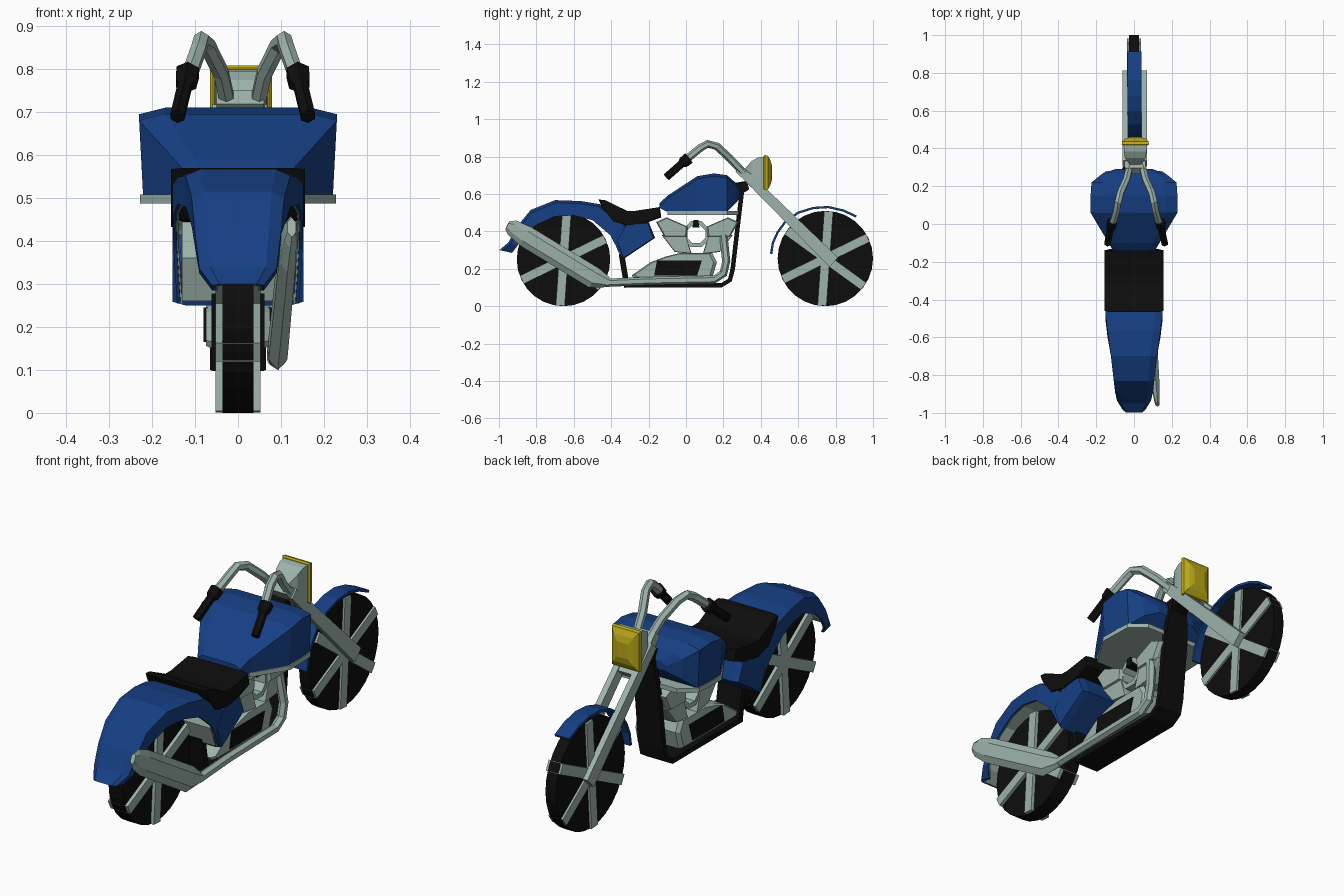
import bpy, bmesh, math
from mathutils import Vector, Matrix


def material(name, rgb):
    m = bpy.data.materials.new(name)
    m.diffuse_color = (*rgb, 1)
    return m


BLUE = material("blue", (0.008, 0.05, 0.23))
BLACK = material("black", (0.004, 0.004, 0.004))
STEEL = material("steel", (0.34, 0.45, 0.41))
YELLOW = material("yellow", (0.5, 0.4, 0.01))


def finish(name, bm, mat):
    bmesh.ops.recalc_face_normals(bm, faces=bm.faces)
    me = bpy.data.meshes.new(name)
    bm.to_mesh(me)
    bm.free()
    me.materials.append(mat)
    ob = bpy.data.objects.new(name, me)
    bpy.context.collection.objects.link(ob)
    return ob


def loft(name, rings, mat, closed=False):
    """Skin a list of equal-length point rings."""
    bm = bmesh.new()
    vs = [[bm.verts.new(p) for p in r] for r in rings]
    n = len(vs[0])
    for a, b in zip(vs, vs[1:] + vs[:1] if closed else vs[1:]):
        for i in range(n):
            j = (i + 1) % n
            bm.faces.new((a[i], a[j], b[j], b[i]))
    if not closed:
        bm.faces.new(vs[0])
        bm.faces.new(vs[-1])
    return finish(name, bm, mat)


def prism(name, profile, half, mat, inset=0.0):
    """Extrude a (y, z) profile across x, optionally with chamfered flanks."""
    c = sum((Vector(p) for p in profile), Vector((0, 0))) / len(profile)
    rings = []
    for x, k in ((-half, 1 - inset), (-half * 0.8, 1), (half * 0.8, 1), (half, 1 - inset)):
        rings.append([(x, *(c + (Vector(p) - c) * k)) for p in profile])
    return loft(name, rings, mat)


def tube(name, path, a, b, mat, sides=4):
    """Sweep a polygon (half width a in x, half height b) along a path."""
    pts = [Vector(p) for p in path]
    a = a if isinstance(a, list) else [a] * len(pts)
    b = b if isinstance(b, list) else [b] * len(pts)
    k = 1 / math.cos(math.pi / sides)
    rings = []
    for i, p in enumerate(pts):
        t = (pts[min(i + 1, len(pts) - 1)] - pts[max(i - 1, 0)]).normalized()
        up = t.cross(Vector((1, 0, 0))).normalized()
        side = up.cross(t)
        ang = [math.pi * (2 * j + 1) / sides for j in range(sides)]
        rings.append([p + side * a[i] * k * math.cos(q) + up * b[i] * k * math.sin(q) for q in ang])
    return loft(name, rings, mat)


# Wheels: solid tyre discs with three crossing spoke bars
def wheel(name, y, r, half, spoke_half):
    bm = bmesh.new()
    bmesh.ops.create_cone(bm, cap_ends=True, segments=28, radius1=r, radius2=r, depth=2 * half,
                          matrix=Matrix.Translation((0, y, r)) @ Matrix.Rotation(math.pi / 2, 4, 'Y'))
    finish(name + "_tyre", bm, BLACK)
    for i, deg in enumerate((86, 26, -36)):
        q = math.radians(deg)
        d = Vector((0, math.cos(q), math.sin(q))) * r * 0.99
        c = Vector((0, y, r))
        tube(f"{name}_spoke_{i}", [c - d, c + d], spoke_half, 0.024, STEEL)


wheel("front_wheel", 0.745, 0.255, 0.027, 0.037)
wheel("rear_wheel", -0.655, 0.25, 0.036, 0.052)

# Front fender: thin flat band
tube("front_fender", [(0.003, y, z) for y, z in ((0.455, 0.28), (0.465, 0.34), (0.49, 0.395), (0.53, 0.45),
     (0.6, 0.5), (0.68, 0.525), (0.76, 0.53), (0.84, 0.512), (0.91, 0.48))], 0.038, 0.006, BLUE)

# Rear fender channel: (y, z) outside, (y, z) inside edge, half width
STATIONS = [(-0.998, 0.30, -0.93, 0.285, 0.06), (-0.95, 0.34, -0.9, 0.325, 0.09),
            (-0.9, 0.43, -0.86, 0.385, 0.1), (-0.83, 0.515, -0.8, 0.435, 0.108),
            (-0.7, 0.567, -0.7, 0.48, 0.122), (-0.56, 0.562, -0.6, 0.485, 0.14),
            (-0.46, 0.545, -0.5, 0.46, 0.152), (-0.32, 0.44, -0.405, 0.38, 0.15),
            (-0.27, 0.36, -0.34, 0.255, 0.142)]


def channel(shrink, t):
    rings = []
    for oy, oz, iy, iz, w in STATIONS:
        o, e = Vector((oy, oz)), Vector((iy, iz))
        d = (e - o).normalized()
        o = o + d * shrink
        w -= shrink
        half = [(w, e), (w, o + d * 0.015), (w * 0.72, o)]
        inner = [(w * 0.72 - t, o + d * t), (w - t, o + d * (0.015 + t)), (w - t, e)]
        pts = half + [(-x, p) for x, p in half[::-1]]
        pts += [(-x, p) for x, p in inner[::-1]] + inner
        rings.append([(x, *p) for x, p in pts])
    return rings


loft("rear_fender", channel(0, 0.008), BLUE)
loft("rear_fender_liner", channel(0.0085, 0.004), STEEL)

# Side cover in front of the rear wheel, with its grey back wall
prism("side_cover", [(-0.32, 0.44), (-0.2, 0.45), (-0.165, 0.365), (-0.338, 0.25), (-0.375, 0.35)],
      0.152, BLUE, 0.07)
prism("side_cover_back", [(-0.35, 0.26), (-0.38, 0.35), (-0.33, 0.46), (-0.36, 0.46), (-0.39, 0.36)],
      0.13, STEEL)

# Seat
prism("seat", [(-0.467, 0.57), (-0.435, 0.568), (-0.315, 0.51), (-0.27, 0.51), (-0.14, 0.53), (-0.132, 0.475),
               (-0.2, 0.45), (-0.3, 0.43), (-0.39, 0.45), (-0.45, 0.53)], 0.156, BLACK, 0.04)

# Tank: sections (y, half width, bottom, top)
TANK = [(-0.142, 0.11, 0.525, 0.55), (-0.1, 0.135, 0.505, 0.59), (0.06, 0.23, 0.505, 0.695),
        (0.15, 0.23, 0.505, 0.71), (0.22, 0.225, 0.505, 0.7), (0.265, 0.17, 0.55, 0.66), (0.29, 0.1, 0.58, 0.62)]
rings = []
for y, w, lo, hi in TANK:
    half = [(w * 0.96, lo), (w, hi - 0.015), (w * 0.74, hi)]
    rings.append([(x, y, z) for x, z in half + [(-x, z) for x, z in half[::-1]]])
loft("tank", rings, BLUE)
plan = [(-0.1, 0.13), (0.06, 0.228), (0.22, 0.222), (0.28, 0.15)]
plan = [(w, y) for y, w in plan] + [(-w, y) for y, w in plan[::-1]]
loft("tank_underplate", [[(x, y, z) for x, y in plan] for z in (0.487, 0.508)], STEEL)

# Frame: wide black cradle, neck and rear strut
tube("frame_cradle", [(0, 0.305, 0.66), (0, 0.285, 0.5), (0, 0.25, 0.2), (0, 0.235, 0.14), (0, 0.19, 0.112),
                      (0, -0.33, 0.112)], [0.04, 0.062, 0.065, 0.065, 0.065, 0.065], 0.012, BLACK)
prism("frame_neck", [(0.265, 0.66), (0.325, 0.67), (0.338, 0.625), (0.3, 0.6), (0.28, 0.61)], 0.04, BLACK)
tube("frame_strut", [(0, -0.345, 0.28), (0, -0.315, 0.1)], 0.062, 0.015, BLACK)

# Engine: crankcase, cover panel, V cylinders and heads, centre ring, intake
prism("crankcase", [(-0.29, 0.165), (-0.19, 0.235), (-0.11, 0.265), (-0.03, 0.285), (0.14, 0.285), (0.165, 0.235),
                    (0.14, 0.15), (-0.28, 0.15)], 0.075, STEEL, 0.08)
prism("crankcase_panel", [(-0.155, 0.245), (0.085, 0.245), (0.06, 0.165), (-0.17, 0.165)], 0.08, BLACK)
for side, s in (("rear", 1), ("front", -1)):
    def flip(pts):
        return [(0.06 + s * (y - 0.06), z) for y, z in pts]
    prism(side + "_cylinder", flip([(-0.13, 0.38), (0.0, 0.38), (0.03, 0.28), (-0.06, 0.29)]), 0.075, STEEL, 0.06)
    prism(side + "_cylinder_head", flip([(-0.16, 0.45), (-0.105, 0.475), (0.01, 0.425), (0.005, 0.37),
                                         (-0.115, 0.37)]), 0.085, STEEL, 0.1)
rings = []
for i in range(8):
    q = math.pi * (2 * i + 1) / 8
    rings.append([(x, 0.055 + r * math.cos(q), 0.385 + r * math.sin(q))
                  for x, r in ((-0.07, 0.075), (0.07, 0.075), (0.07, 0.052), (-0.07, 0.052))])
loft("engine_ring", rings, STEEL, closed=True)
prism("intake", [(0.04, 0.46), (0.066, 0.46), (0.072, 0.42), (0.034, 0.42)], 0.075, BLACK)

# Exhaust on the right side only
tube("exhaust_pipe", [(0.07, 0.2, 0.38), (0.085, 0.215, 0.24), (0.085, 0.2, 0.175), (0.085, 0.15, 0.142),
                      (0.085, -0.2, 0.135), (0.09, -0.43, 0.125)], 0.018, 0.019, STEEL, 6)
tube("muffler", [(0.09, -0.4, 0.122), (0.093, -0.49, 0.15), (0.115, -0.86, 0.375), (0.122, -0.93, 0.42),
                 (0.125, -0.955, 0.432)],
     [0.016, 0.022, 0.02, 0.014, 0.01], [0.018, 0.05, 0.05, 0.038, 0.022], STEEL, 6)

# Fork, handlebars and grips
tube("fork_bridge", [(0.005, 0.28, 0.735), (0.005, 0.43, 0.59)], 0.055, 0.022, STEEL)
for side, s in (("left", -1), ("right", 1)):
    def at(x, y, z):
        return (0.011 + s * x, y, z)
    tube(side + "_fork_leg", [(0.004 + s * 0.05, 0.32, 0.7), (0.004 + s * 0.05, 0.79, 0.235)], 0.014,
         [0.024, 0.034], STEEL)
    tube(side + "_handlebar", [at(0.03, 0.32, 0.7), at(0.05, 0.235, 0.79), at(0.082, 0.165, 0.855),
                               at(0.096, 0.115, 0.868), at(0.103, 0.075, 0.845), at(0.128, -0.01, 0.775)],
         0.017, 0.018, STEEL, 6)
    tube(side + "_grip", [at(0.128, 0.015, 0.792), at(0.132, -0.015, 0.768), at(0.135, -0.025, 0.76),
                          at(0.152, -0.105, 0.69)], [0.026, 0.024, 0.016, 0.016], [0.028, 0.026, 0.018, 0.018],
         BLACK, 6)


# Headlight: square housing and domed lens
def box_rings(secs):
    return [[(0.007 + sx * hx, y, zc + sz * hz) for sx, sz in ((-1, -1), (1, -1), (1, 1), (-1, 1))]
            for y, hx, hz, zc in secs]


loft("headlight_housing", box_rings([(0.315, 0.03, 0.035, 0.7), (0.35, 0.055, 0.07, 0.705),
                                     (0.385, 0.06, 0.083, 0.712), (0.42, 0.062, 0.086, 0.714)]), STEEL)
loft("headlight_lens", box_rings([(0.415, 0.065, 0.088, 0.714), (0.422, 0.072, 0.094, 0.714),
                                  (0.438, 0.07, 0.09, 0.714), (0.452, 0.052, 0.065, 0.714),
                                  (0.46, 0.028, 0.035, 0.714)]), YELLOW)
